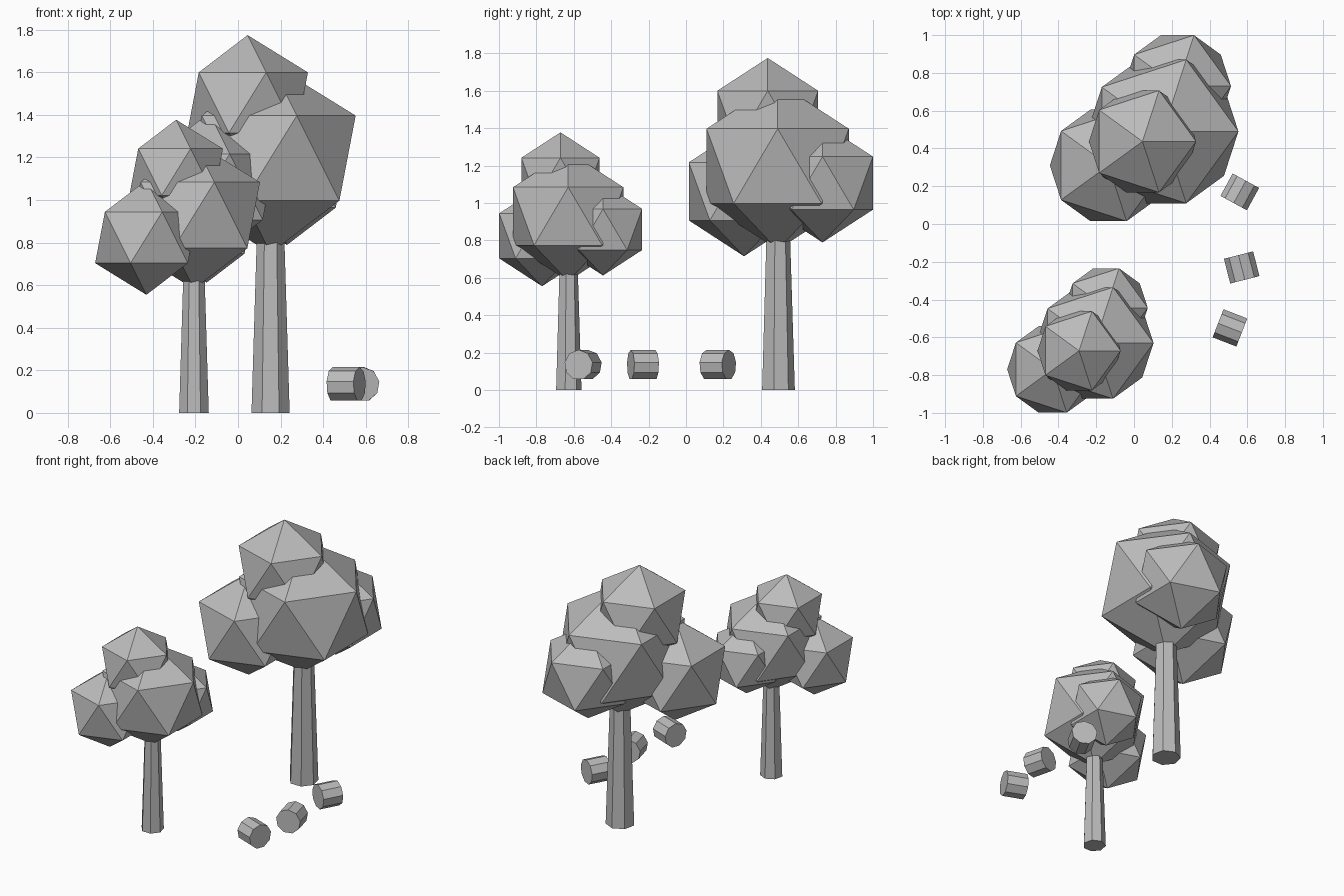
import bpy
import math

if "Cube" in bpy.data.objects:
    bpy.data.objects.remove(bpy.data.objects["Cube"])

grey = bpy.data.materials.new("plain_grey")
grey.diffuse_color = (0.5, 0.5, 0.5, 1)
grey.use_nodes = True
grey.node_tree.nodes["Principled BSDF"].inputs["Base Color"].default_value = grey.diffuse_color


def finish(name):
    ob = bpy.context.object
    ob.name = name
    ob.data.materials.clear()
    ob.data.materials.append(grey)


# foliage clumps of the large tree: offset from trunk axis, height, radius
CLUMPS = {
    "main_foliage": (0, 0, 1.197, 0.447),
    "top_foliage": (-0.108, -0.053, 1.458, 0.317),
    "side_foliage": (-0.288, -0.18, 1.062, 0.347),
    "back_foliage": (0.077, 0.24, 1.106, 0.317),
}


def tree(prefix, x, y, s):
    # tapered seven-sided trunk
    h = 0.9 * s
    bpy.ops.mesh.primitive_cone_add(vertices=7, radius1=0.092 * s, radius2=0.064 * s,
                                    depth=h, location=(x, y, h / 2))
    finish(prefix + "_trunk")
    # faceted foliage
    for name, (dx, dy, z, r) in CLUMPS.items():
        bpy.ops.mesh.primitive_ico_sphere_add(subdivisions=1, radius=r * s,
                                              location=(x + dx * s, y + dy * s, z * s))
        finish(prefix + "_" + name)


tree("large_tree", 0.153, 0.49, 1.0)
tree("small_tree", -0.207, -0.63, 0.776)

# short cut logs lying on their sides
for i, (x, y, turn) in enumerate([(0.56, 0.17, -0.5), (0.57, -0.23, 0.25), (0.508, -0.55, 1.2)]):
    bpy.ops.mesh.primitive_cylinder_add(vertices=9, radius=0.081, depth=0.135,
                                        location=(x, y, 0.134),
                                        rotation=(math.pi / 2, 0, turn))
    finish(f"log_{i + 1}")
